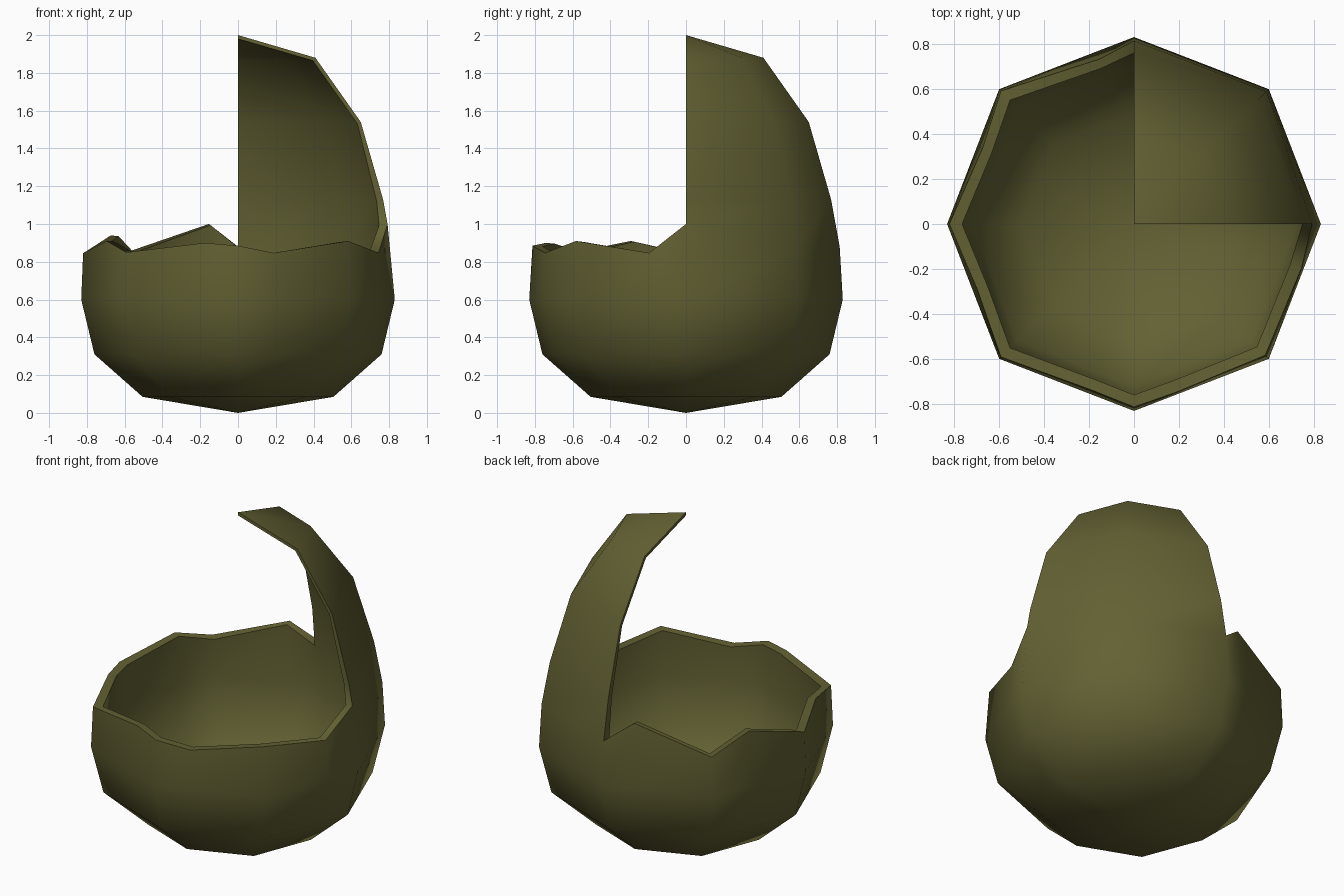
import bpy, bmesh, math

if "Cube" in bpy.data.objects:
    bpy.data.objects.remove(bpy.data.objects["Cube"])

# Egg profile: height, radius, shell thickness
PROFILE = [(0, 0, .015), (.085, .505, .02), (.31, .76, .05), (.6, .83, .06), (.845, .82, .057),
           (1.13, .768, .035), (1.54, .65, .02), (1.88, .41, .02), (2, 0, .02)]
# Broken rim: position in eighths of a turn, rim height
RIM = [(0, 1.0), (1, .87), (2, .88), (2.27, 1.0), (3, .85), (3.42, .94), (4, .845),
       (4.5, .91), (5, .85), (5.7, .90), (6, .885), (6.32, .847), (7, .91), (7.67, .847)]


def sample(z):
    for (z0, r0, t0), (z1, r1, t1) in zip(PROFILE, PROFILE[1:]):
        if z <= z1:
            f = (z - z0) / (z1 - z0)
            return r0 + f * (r1 - r0), t0 + f * (t1 - t0)
    return PROFILE[-1][1:]


def corner(k):
    a, s = math.radians(45 * k), 1.02 if k % 2 else 1.0
    return s * math.cos(a), s * math.sin(a)


def point(u, z, inner):
    """Point on the eight-sided egg; u counts eighths of a turn."""
    k = int(u)
    (ax, ay), (bx, by) = corner(k), corner(k + 1)
    dx, dy = ax + (bx - ax) * (u - k), ay + (by - ay) * (u - k)
    r, t = sample(z)
    if inner:
        a = .75 if z < .75 else 1.25
        nr, nz = r / .83 ** 2, (z - .75) / a ** 2
        n = math.hypot(nr, nz)
        r, z = max(r - t * nr / n, 0), z - t * nz / n
    return dx * r, dy * r, z


bm = bmesh.new()


def build_skin(inner):
    def face(vs):
        bm.faces.new(vs[::-1] if inner else vs)
    bottom = bm.verts.new(point(0, 0, inner))
    pole = bm.verts.new(point(0, 2, inner))
    cols = []
    for u, rim in RIM:
        zs = [.085, .31, .6, rim]
        if u <= 2:                      # columns of the tall shard
            zs += [1.13, 1.54, 1.88]
        col = [bm.verts.new(point(u, z, inner)) for z in zs]
        cols.append(col + [pole] if u <= 2 else col)
    for i, a in enumerate(cols):
        b = cols[(i + 1) % len(cols)]
        face([bottom, b[0], a[0]])
        top = 7 if i < 2 else 4
        for j in range(top - 1):
            face([a[j], b[j], b[j + 1], a[j + 1]])
        if i < 2:
            face([a[6], b[6], pole])
    # Broken edge, from the shard's far side round the bowl and back up
    return cols[2][:2:-1] + [c[3] for c in cols[3:]] + cols[0][3:7]


outer, inside = build_skin(False), build_skin(True)
for i in range(len(outer)):
    j = (i + 1) % len(outer)
    bm.faces.new([outer[i], outer[j], inside[j], inside[i]])
bmesh.ops.recalc_face_normals(bm, faces=bm.faces)

mesh = bpy.data.meshes.new("broken_eggshell")
bm.to_mesh(mesh)
bm.free()
shell = bpy.data.objects.new("broken_eggshell", mesh)
bpy.context.collection.objects.link(shell)

olive = bpy.data.materials.new("olive shell")
olive.diffuse_color = (.125, .12, .033, 1)
olive.use_nodes = True
olive.node_tree.nodes["Principled BSDF"].inputs["Base Color"].default_value = olive.diffuse_color
mesh.materials.append(olive)

bpy.context.view_layer.objects.active = shell
shell.select_set(True)
bpy.ops.object.shade_smooth_by_angle(angle=math.radians(55))
